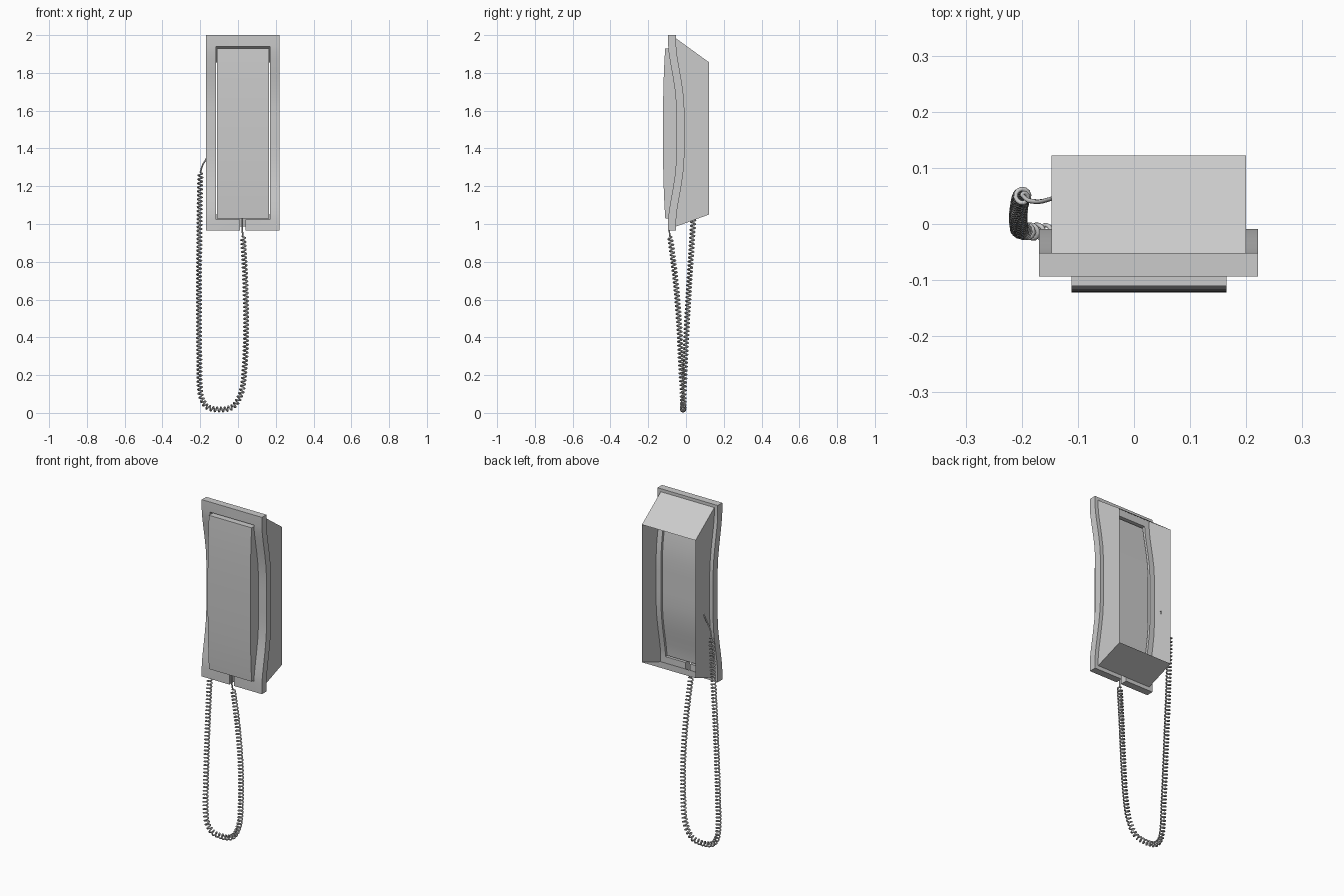
import bpy, bmesh, math
from mathutils import Vector

if "Cube" in bpy.data.objects:
    bpy.data.objects.remove(bpy.data.objects["Cube"])

MID = 1.483
ZS = [0.965, 1.025, 1.06, 1.10, 1.15, 1.20, 1.27, 1.35, 1.42]
ZS = ZS + [MID] + [2 * MID - z for z in reversed(ZS)]


def bow(z):
    """Backward bow of the face plate: zero at the ends, full in the middle."""
    t = min(max((0.455 - abs(z - MID)) / 0.34, 0), 1)
    return 0.043 * math.sin(t * math.pi / 2) ** 1.4


def finish(name, bm, recalc=True):
    if recalc:
        bmesh.ops.recalc_face_normals(bm, faces=bm.faces[:])
    me = bpy.data.meshes.new(name)
    bm.to_mesh(me)
    bm.free()
    ob = bpy.data.objects.new(name, me)
    bpy.context.collection.objects.link(ob)
    bpy.ops.object.select_all(action='DESELECT')
    ob.select_set(True)
    bpy.context.view_layer.objects.active = ob
    bpy.ops.object.shade_smooth_by_angle(angle=math.radians(25))
    return ob


def grid_xz(bm, xs, zs, yfun, skip):
    v = [[bm.verts.new((x, yfun(z), z)) for z in zs] for x in xs]
    for i in range(len(xs) - 1):
        for j in range(len(zs) - 1):
            if not skip(i, j):
                bm.faces.new((v[i][j], v[i + 1][j], v[i + 1][j + 1], v[i][j + 1]))
    loose = [w for w in bm.verts if not w.link_faces]
    bmesh.ops.delete(bm, geom=loose, context='VERTS')


# Face plate: bowed sheet with handset opening and cord notch, thickened backward
bm = bmesh.new()
last = len(ZS) - 2
grid_xz(bm, [-0.169, -0.116, 0.01, 0.04, 0.169, 0.221], ZS,
        lambda z: -0.094 + bow(z),
        lambda i, j: (1 <= i <= 3 and 1 <= j < last) or (i == 2 and j == 0))
ext = bmesh.ops.extrude_face_region(bm, geom=bm.faces[:], use_keep_orig=True)
bmesh.ops.translate(bm, vec=(0, 0.042, 0),
                    verts=[g for g in ext['geom'] if isinstance(g, bmesh.types.BMVert)])
# top edge is exactly z = 2
for w in bm.verts:
    w.co.z = min(w.co.z, 2.0)
finish('face_plate', bm)

# Handset: slightly domed front, bowed back, set in the opening
bm = bmesh.new()
hz = [1.03] + ZS[2:-2] + [1.93]
prof = [(-0.122 + 0.012 * (abs(z - MID) / 0.45) ** 2.5, z) for z in hz]
prof += [(-0.060 + bow(z), z) for z in reversed(hz)]
f = bm.faces.new([bm.verts.new((-0.111, y, z)) for y, z in prof])
ext = bmesh.ops.extrude_face_region(bm, geom=[f], use_keep_orig=True)
bmesh.ops.translate(bm, vec=(0.276, 0, 0),
                    verts=[g for g in ext['geom'] if isinstance(g, bmesh.types.BMVert)])
finish('handset', bm)

# Housing: thin open-backed shell, front edge follows the plate
bm = bmesh.new()
bz = [0.987] + ZS[1:-1] + [1.982]
prof = [(-0.052 + bow(z), z) for z in bz] + [(0.122, 1.856), (0.122, 1.05)]
n = len(bz)
sides = [[bm.verts.new((x, y, z)) for y, z in prof] for x in (-0.147, 0.2)]
a, b = sides
bm.faces.new(a)
bm.faces.new(list(reversed(b)))
bm.faces.new((a[n], a[n - 1], b[n - 1], b[n]))
bm.faces.new((a[0], a[n + 1], b[n + 1], b[0]))
finish('housing', bm)

# Coiled cord: helix swept around a hanging loop, with straight ends
path = [Vector(p) for p in [
    (0.022, -0.085, 1.035), (0.022, -0.09, 0.98), (0.027, -0.082, 0.92),
    (0.038, -0.055, 0.70), (0.043, -0.037, 0.48), (0.036, -0.026, 0.25),
    (0.018, -0.018, 0.11), (-0.025, -0.016, 0.035), (-0.095, -0.015, 0.018),
    (-0.165, -0.014, 0.034), (-0.198, -0.012, 0.10), (-0.205, -0.004, 0.30),
    (-0.206, 0.018, 0.70), (-0.203, 0.04, 1.05), (-0.198, 0.05, 1.27),
    (-0.188, 0.042, 1.31), (-0.168, 0.04, 1.345), (-0.144, 0.046, 1.40)]]


def catmull(p0, p1, p2, p3, t):
    # chord-scaled tangents keep uneven spacing well behaved
    d01, d12, d23 = [(q - p).length for p, q in ((p0, p1), (p1, p2), (p2, p3))]
    m1 = (p2 - p0) / (d01 + d12) * d12
    m2 = (p3 - p1) / (d12 + d23) * d12
    t2, t3 = t * t, t * t * t
    return (p1 * (2 * t3 - 3 * t2 + 1) + m1 * (t3 - 2 * t2 + t)
            + p2 * (3 * t2 - 2 * t3) + m2 * (t3 - t2))


ctrl = [2 * path[0] - path[1]] + path + [2 * path[-1] - path[-2]]
line = []
for i in range(len(path) - 1):
    steps = max(4, int((path[i + 1] - path[i]).length / 0.0018))
    line += [catmull(*ctrl[i:i + 4], k / steps) for k in range(steps)]
line.append(path[-1])

dist = [0.0]
for p, q in zip(line, line[1:]):
    dist.append(dist[-1] + (q - p).length)
total = dist[-1]
pts = []
for i, p in enumerate(line):
    t = (line[min(i + 1, len(line) - 1)] - line[max(i - 1, 0)]).normalized()
    nrm = Vector((0, 1, 0))
    nrm = (nrm - t * nrm.dot(t)).normalized()
    bi = t.cross(nrm)
    s = dist[i]
    r = 0.0125 * min(max((s - 0.095) / 0.015, 0), max((total - 0.135 - s) / 0.015, 0), 1)
    ang = math.tau * s / 0.021
    pts.append(p + r * (math.cos(ang) * nrm + math.sin(ang) * bi))

cu = bpy.data.curves.new('coiled_cord', 'CURVE')
cu.dimensions = '3D'
cu.bevel_depth = 0.0042
cu.bevel_resolution = 1
cu.use_fill_caps = True
sp = cu.splines.new('POLY')
sp.points.add(len(pts) - 1)
for q, p in zip(sp.points, pts):
    q.co = (*p, 1)
bpy.context.collection.objects.link(bpy.data.objects.new('coiled_cord', cu))
